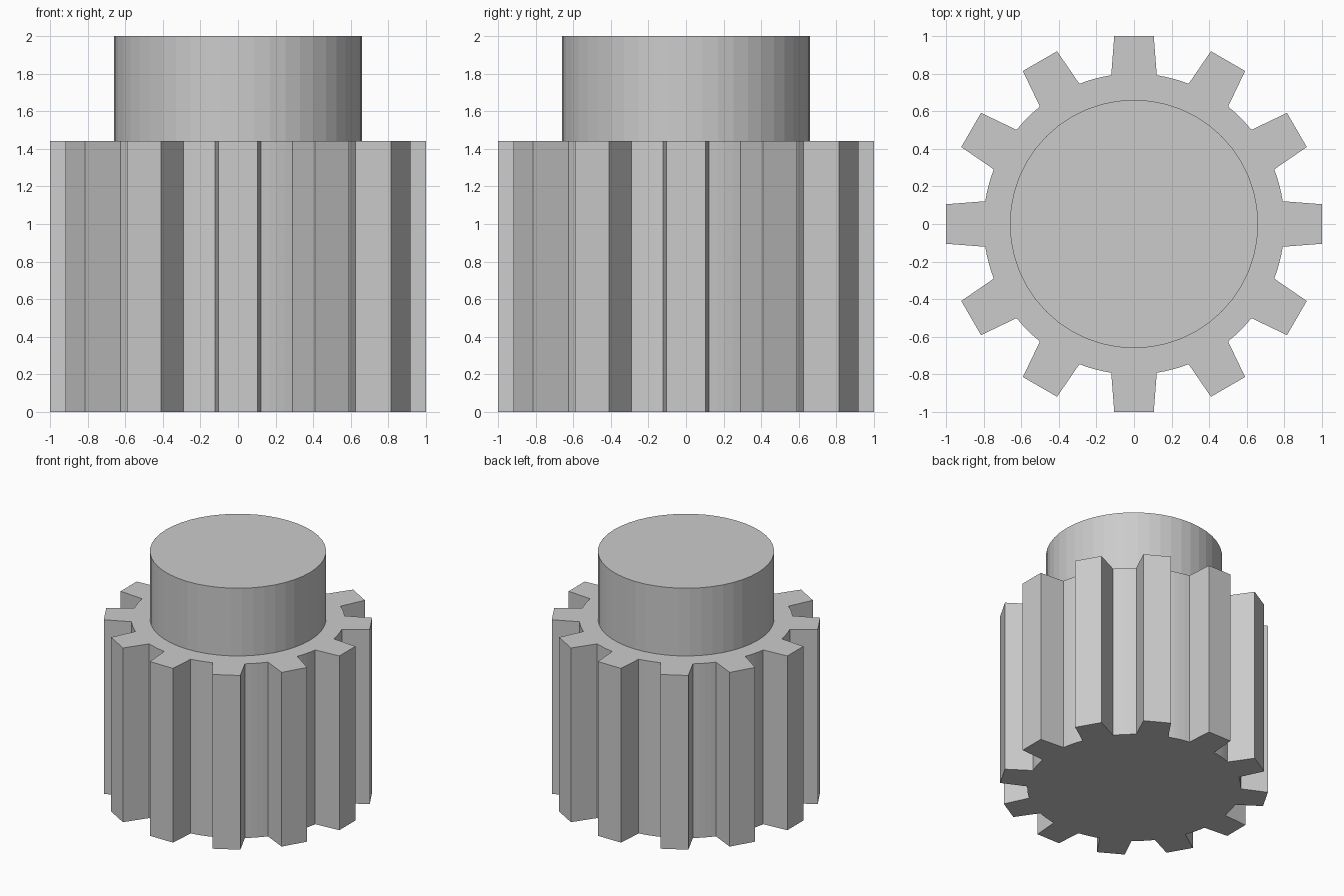
import bpy, bmesh
from math import sin, cos, atan2, hypot, tau

TEETH = 12
GEAR_TOP, HUB_TOP = 1.44, 2.0
ROOT_R, HUB_R = 0.8, 0.66

cube = bpy.data.objects.get("Cube")
if cube:
    bpy.data.objects.remove(cube, do_unlink=True)

steel = bpy.data.materials.new("light_grey")
steel.use_nodes = True
GREY = (0.6, 0.6, 0.6, 1)
steel.diffuse_color = GREY
steel.node_tree.nodes["Principled BSDF"].inputs["Base Color"].default_value = GREY


def extrude_profile(name, points, bottom, top):
    """Turn a closed outline into an upright prism."""
    bm = bmesh.new()
    base = bm.faces.new([bm.verts.new((x, y, bottom)) for x, y in points])
    new = bmesh.ops.extrude_face_region(bm, geom=[base], use_keep_orig=True)["geom"]
    verts = [g for g in new if isinstance(g, bmesh.types.BMVert)]
    bmesh.ops.translate(bm, verts=verts, vec=(0, 0, top - bottom))
    bmesh.ops.recalc_face_normals(bm, faces=bm.faces)
    mesh = bpy.data.meshes.new(name)
    bm.to_mesh(mesh)
    bm.free()
    mesh.materials.append(steel)
    obj = bpy.data.objects.new(name, mesh)
    bpy.context.collection.objects.link(obj)
    return obj


def polar(radius, angle):
    return radius * cos(angle), radius * sin(angle)


# Toothed body: a flat-tipped tapered tooth, then an arc along the root
tip_r, tip_a = hypot(1, 0.105), atan2(0.105, 1)
root_a = atan2(0.121, 0.79)
pitch = tau / TEETH
outline = []
for i in range(TEETH):
    a = i * pitch
    outline += [polar(ROOT_R, a - root_a), polar(tip_r, a - tip_a),
                polar(tip_r, a + tip_a), polar(ROOT_R, a + root_a)]
    gap = pitch - 2 * root_a
    outline += [polar(ROOT_R, a + root_a + gap * k / 4) for k in (1, 2, 3)]
extrude_profile("gear_body", outline, 0, GEAR_TOP)

# Plain round hub on top
SEGMENTS = 48
circle = [polar(HUB_R, tau * i / SEGMENTS) for i in range(SEGMENTS)]
extrude_profile("hub", circle, GEAR_TOP - 0.02, HUB_TOP)
